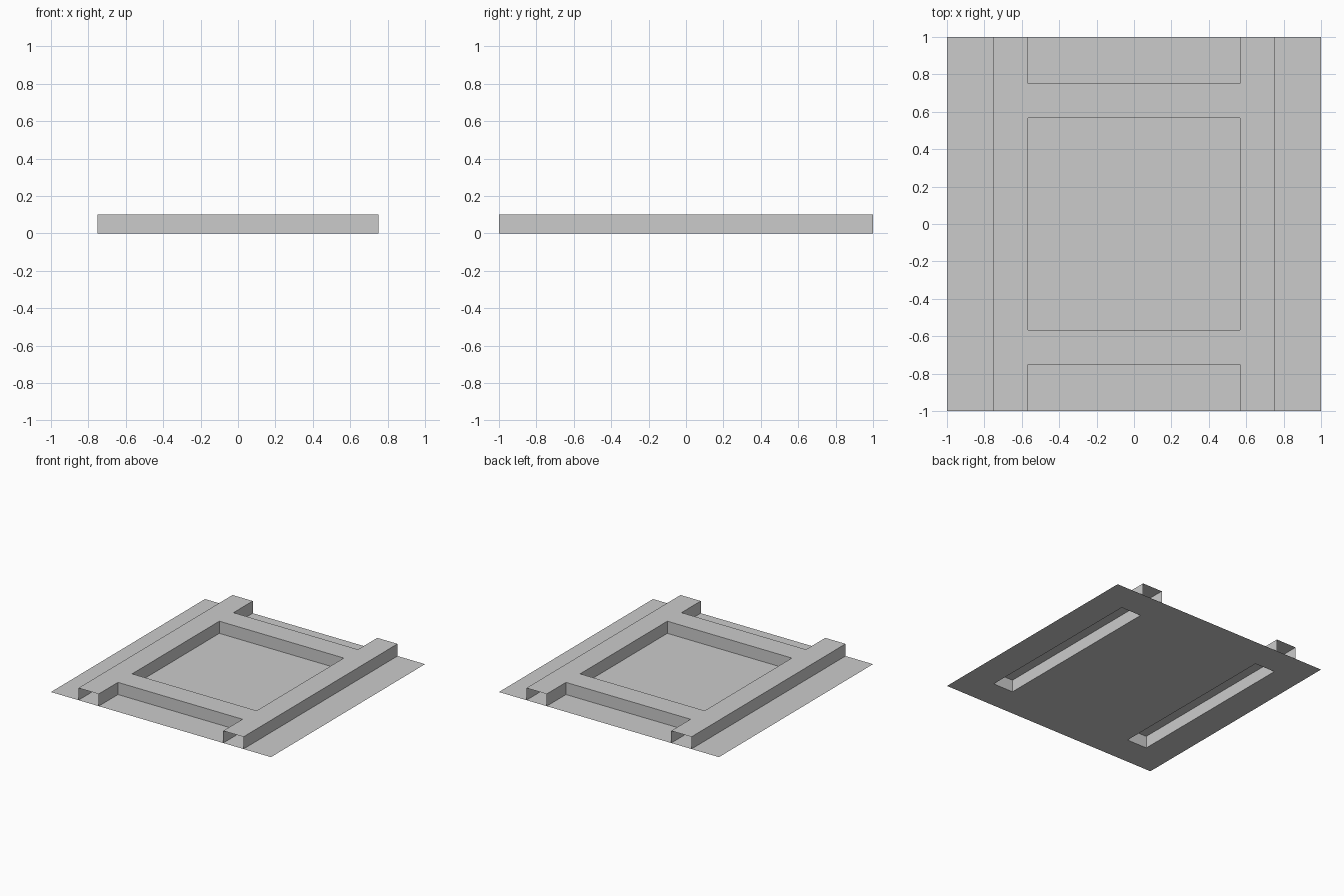
import bpy

if "Cube" in bpy.data.objects:
    bpy.data.objects.remove(bpy.data.objects["Cube"])

OUT, INN, END, H = 0.75, 0.566, 1.0, 0.1   # frame outer / inner edge, tile edge, height


def make(name, quads, mirror):
    """Sheet-metal part from quads, mirrored across one axis."""
    verts = [v for q in quads for v in q]
    faces = [range(i, i + 4) for i in range(0, len(verts), 4)]
    me = bpy.data.meshes.new(name)
    me.from_pydata(verts, [], [list(f) for f in faces])
    ob = bpy.data.objects.new(name, me)
    bpy.context.collection.objects.link(ob)
    weld = ob.modifiers.new("weld", 'WELD')
    weld.merge_threshold = 0.0001
    mod = ob.modifiers.new("mirror", 'MIRROR')
    mod.use_axis = (mirror == 'X', mirror == 'Y', False)
    return ob


def flat(x0, x1, y0, y1, z):
    return [(x0, y0, z), (x1, y0, z), (x1, y1, z), (x0, y1, z)]


def wall_x(x, y0, y1):      # faces +x
    return [(x, y0, 0), (x, y1, 0), (x, y1, H), (x, y0, H)]


def wall_y(y, x0, x1):      # faces -y
    return [(x0, y, 0), (x1, y, 0), (x1, y, H), (x0, y, H)]


# thin floor panel, right half, with a long slot under the rail
make("floor_panel", [
    flat(0, INN, -END, END, 0),
    flat(OUT, END, -END, END, 0),
    flat(INN, OUT, -END, -OUT, 0),
    flat(INN, OUT, OUT, END, 0),
], 'X')

# hollow rails, open at both ends, with a bulkhead at each end of the slot
make("side_rails", [
    flat(INN, OUT, -END, END, H),
    wall_x(OUT, -END, END),
    wall_x(INN, -END, END)[::-1],
    wall_y(-OUT, INN, OUT),
    wall_y(OUT, INN, OUT)[::-1],
], 'X')

# cross bars between the rails
make("cross_bars", [
    flat(-INN, INN, INN, OUT, H),
    wall_y(INN, -INN, INN),
    wall_y(OUT, -INN, INN)[::-1],
], 'Y')
